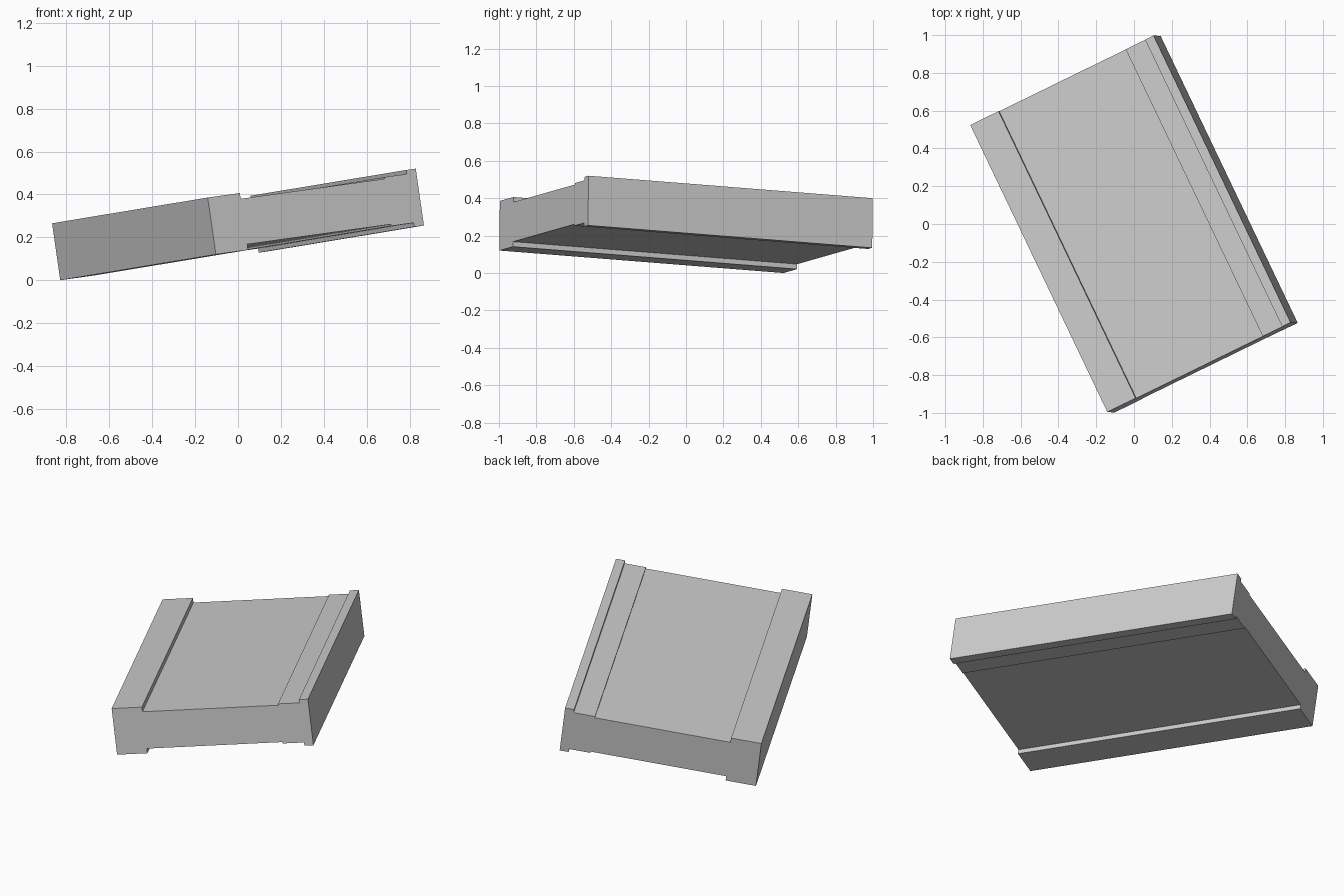
import bpy
import bmesh
from mathutils import Vector, Matrix

if "Cube" in bpy.data.objects:
    bpy.data.objects.remove(bpy.data.objects["Cube"], do_unlink=True)

# Single plain grey
grey = bpy.data.materials.new("plain grey")
grey.use_nodes = True
colour = (0.6, 0.6, 0.6, 1)
grey.diffuse_color = colour
grey.node_tree.nodes["Principled BSDF"].inputs["Base Color"].default_value = colour

WIDTH, LENGTH, HEIGHT = 1.088, 1.688, 0.268

# Upper half of the cross-section: broad rail, sunken floor, two-step rail
w, h = WIDTH / 2, HEIGHT / 2
floor, ledge = h - 0.027, h - 0.019
upper = [(-w, h), (-w + 0.168, h), (-w + 0.168, floor),
         (w - 0.168, floor), (w - 0.168, ledge),
         (w - 0.05, ledge), (w - 0.05, h), (w, h)]
section = upper + [(x, -z) for x, z in reversed(upper)]

# Extrude the mirrored section along the length
bm = bmesh.new()
face = bm.faces.new([bm.verts.new((x, -LENGTH / 2, z)) for x, z in section])
result = bmesh.ops.extrude_face_region(bm, geom=[face], use_keep_orig=True)
bmesh.ops.translate(bm, vec=(0, LENGTH, 0),
                    verts=[v for v in result["geom"] if isinstance(v, bmesh.types.BMVert)])
bmesh.ops.recalc_face_normals(bm, faces=bm.faces)

# Tilt the slab into its resting pose
across = Vector((0.972, 0.475, 0.135)).normalized()
along = Vector((-0.725, 1.52, -0.12))
along = (along - across * along.dot(across)).normalized()
pose = Matrix((across, along, across.cross(along))).transposed()
bmesh.ops.rotate(bm, cent=(0, 0, 0), matrix=pose, verts=bm.verts)
lowest = min(v.co.z for v in bm.verts)
bmesh.ops.translate(bm, vec=(0, 0, -lowest), verts=bm.verts)

mesh = bpy.data.meshes.new("stepped_slab")
bm.to_mesh(mesh)
bm.free()
mesh.materials.append(grey)
slab = bpy.data.objects.new("stepped_slab", mesh)
bpy.context.collection.objects.link(slab)
